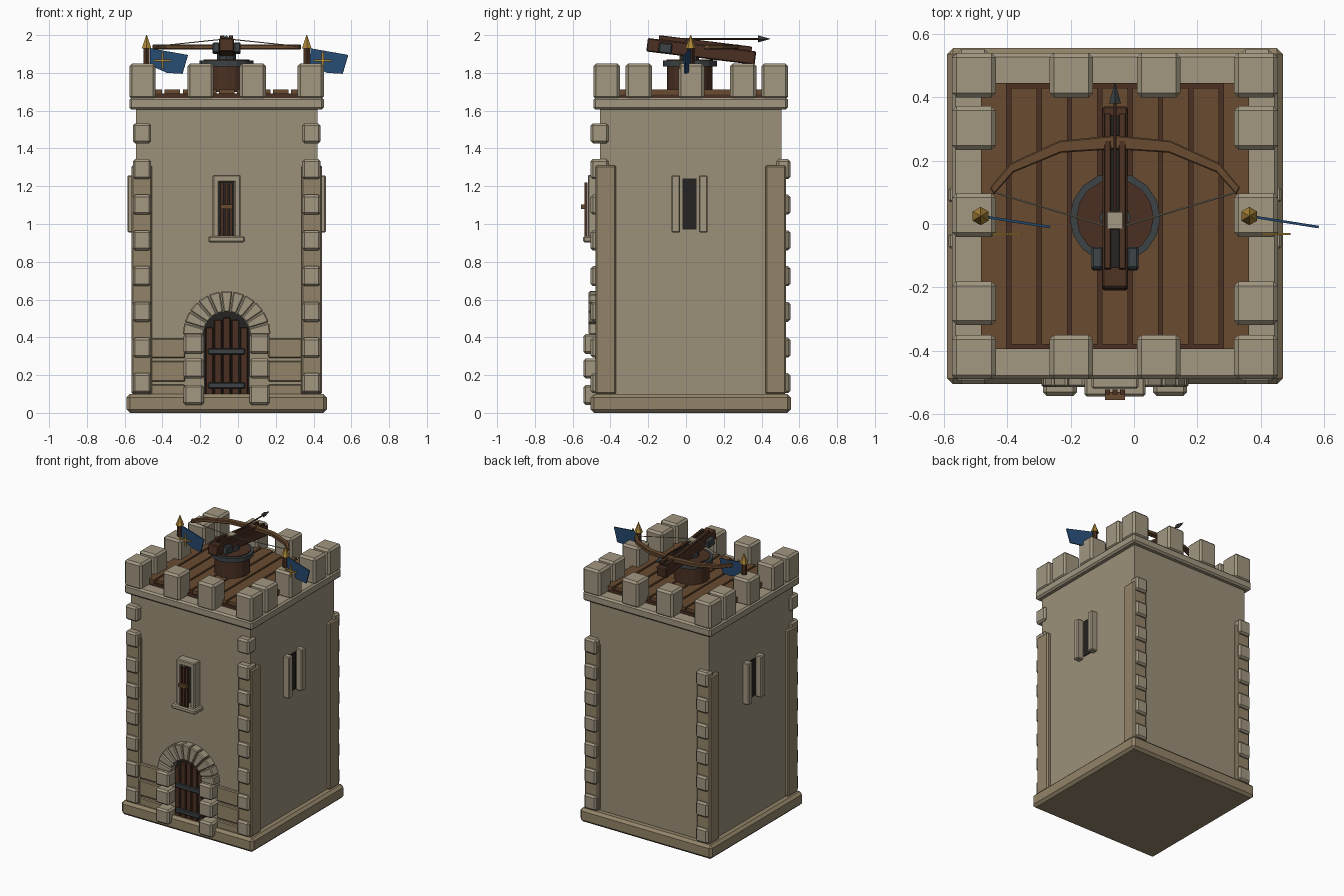
import bpy, bmesh, math
from mathutils import Matrix, Vector

if "Cube" in bpy.data.objects:
    bpy.data.objects.remove(bpy.data.objects["Cube"])

CX, CY = -0.06, 0.025          # tower axis


def mat(name, r, g, b):
    m = bpy.data.materials.new(name)
    m.diffuse_color = (r, g, b, 1)
    m.use_nodes = True
    m.node_tree.nodes["Principled BSDF"].inputs["Base Color"].default_value = m.diffuse_color
    return m


STONE = mat("pale_stone", 0.36, 0.31, 0.22)
WALL = mat("wall_stone", 0.33, 0.28, 0.19)
BASE = mat("dark_stone", 0.29, 0.23, 0.14)
WOOD = mat("wood", 0.14, 0.07, 0.03)
BROWN = mat("dark_wood", 0.07, 0.03, 0.016)
DARK = mat("shadow", 0.018, 0.017, 0.015)
IRON = mat("iron", 0.045, 0.055, 0.06)
BLUE = mat("blue_cloth", 0.02, 0.07, 0.17)
GOLD = mat("gold", 0.4, 0.23, 0.04)


def finish(name, bm, m, loc=(0, 0, 0), bevel=0):
    bmesh.ops.recalc_face_normals(bm, faces=bm.faces)
    me = bpy.data.meshes.new(name)
    bm.to_mesh(me)
    bm.free()
    ob = bpy.data.objects.new(name, me)
    bpy.context.collection.objects.link(ob)
    ob.location = loc
    me.materials.append(m)
    if bevel:
        b = ob.modifiers.new("bevel", 'BEVEL')
        b.width, b.segments = bevel, 1
    return ob


def box(name, x0, x1, y0, y1, z0, z1, m, bevel=0):
    bm = bmesh.new()
    bmesh.ops.create_cube(bm, size=1)
    bmesh.ops.scale(bm, vec=(x1 - x0, y1 - y0, z1 - z0), verts=bm.verts)
    return finish(name, bm, m, ((x0 + x1) / 2, (y0 + y1) / 2, (z0 + z1) / 2), bevel)


def rod(name, a, b, r1, r2, m, sides=6):
    a, b = Vector(a), Vector(b)
    bm = bmesh.new()
    bmesh.ops.create_cone(bm, cap_ends=True, segments=sides, radius1=r1, radius2=r2, depth=(b - a).length)
    ob = finish(name, bm, m, (a + b) / 2)
    ob.rotation_euler = (b - a).to_track_quat('Z', 'Y').to_euler()
    return ob


def prism(name, pts, axis, a, b, m, bevel=0):
    """Extrude a flat outline along y or z."""
    put = (lambda p, t: (p[0], t, p[1])) if axis == 'y' else (lambda p, t: (p[0], p[1], t))
    bm = bmesh.new()
    lo = [bm.verts.new(put(p, a)) for p in pts]
    hi = [bm.verts.new(put(p, b)) for p in pts]
    bm.faces.new(lo)
    bm.faces.new(hi)
    for i in range(len(pts)):
        j = (i + 1) % len(pts)
        bm.faces.new((lo[i], lo[j], hi[j], hi[i]))
    return finish(name, bm, m, bevel=bevel)


def square(name, h, z0, z1, m, bevel):
    return box(name, CX - h, CX + h, CY - h, CY + h, z0, z1, m, bevel)


def arc(r, t):
    return (CX + r * math.cos(t), 0.413 + r * math.sin(t))


# Main masonry
square("plinth", 0.53, 0, 0.10, BASE, 0.018)
square("tower_wall", 0.48, 0.05, 1.63, WALL, 0)
square("parapet_ledge", 0.515, 1.605, 1.67, STONE, 0.012)

# Corner piers and quoins
for sx in (-1, 1):
    for sy in (-1, 1):
        px, py = sorted((CX + sx * 0.395, CX + sx * 0.505)), sorted((CY + sy * 0.395, CY + sy * 0.505))
        box("corner_pier", *px, *py, 0.10, 1.31, BASE, 0.008)
        qx = sorted((CX + sx * 0.40, CX + sx * 0.497))
        qy = (-0.505, -0.41) if sy < 0 else (0.48, 0.552)
        for i in range(8 if sy < 0 else 7):
            z = 0.157 + i * 0.189
            box("quoin", *qx, *qy, z - 0.053, z + 0.053, STONE, 0.012)

# Stone courses beside the door
for x0, x1 in ((-0.46, -0.28), (0.16, 0.34)):
    for z0, z1 in ((0.09, 0.15), (0.165, 0.275), (0.29, 0.395)):
        box("lower_course", x0, x1, -0.478, -0.44, z0, z1, BASE, 0.006)

# Merlons
for x in (-0.505, -0.198, 0.078, 0.385):
    for y in (-0.42, 0.47):
        box("merlon", x - 0.069, x + 0.069, y - 0.07, y + 0.07, 1.66, 1.85, STONE, 0.014)
for x in (-0.505, 0.385):
    for y in (-0.25, 0.028, 0.303):
        box("side_merlon", x - 0.069, x + 0.069, y - 0.069, y + 0.069, 1.66, 1.85, STONE, 0.014)

# Roof deck
box("deck_base", -0.48, 0.36, -0.395, 0.445, 1.66, 1.69, BROWN)
for i in range(-4, 5):
    x = CX + i * 0.0957
    e = 0.015 if abs(i) < 4 else 0
    box("deck_plank", x - 0.041, x + 0.041, -0.395 + e, 0.445 - e, 1.685, 1.712, WOOD)

# Door with arch
outline = [(CX + 0.12, 0.09)] + [arc(0.125, math.pi * k / 12) for k in range(13)] + [(CX - 0.12, 0.09)]
prism("door_recess", outline, 'y', -0.462, -0.44, DARK)
for i in range(-2, 3):
    x = CX + i * 0.046
    box("door_plank", x - 0.02, x + 0.02, -0.482, -0.45, 0.09, 0.505 - 0.013 * i * i, BROWN, 0.004)
for z in (0.145, 0.325):
    box("door_strap", CX - 0.098, CX + 0.098, -0.497, -0.475, z - 0.016, z + 0.016, IRON, 0.005)
for k in range(11):
    t0, t1 = math.pi * (k + 0.04) / 11, math.pi * (k + 0.96) / 11
    prism("arch_stone", [arc(0.122, t0), arc(0.233, t0), arc(0.233, t1), arc(0.122, t1)],
          'y', -0.515, -0.44, STONE, 0.006)
for s in (-1, 1):
    jx = sorted((CX + s * 0.12, CX + s * 0.228))
    for z in (0.095, 0.235, 0.365):
        box("door_jamb", *jx, -0.543, -0.44, z - 0.053, z + 0.053, STONE, 0.012)

# Front window
box("window_recess", CX - 0.045, CX + 0.045, -0.465, -0.44, 0.92, 1.24, DARK)
for s in (-1, 1):
    wx = sorted((CX + s * 0.04, CX + s * 0.074))
    box("window_side", *wx, -0.52, -0.44, 0.93, 1.26, STONE, 0.006)
box("window_lintel", CX - 0.074, CX + 0.074, -0.52, -0.44, 1.222, 1.26, STONE, 0.006)
box("window_sill", CX - 0.097, CX + 0.097, -0.545, -0.44, 0.902, 0.936, STONE, 0.008)
for dx in (-0.024, 0, 0.024):
    box("window_bar", CX + dx - 0.008, CX + dx + 0.008, -0.538, -0.522, 0.936, 1.22, BROWN)
box("window_crossbar", CX - 0.032, CX + 0.032, -0.556, -0.53, 1.08, 1.102, WOOD)

# Arrow slits on both sides
for s in (-1, 1):
    xs = sorted((CX + s * 0.47, CX + s * 0.486))
    box("slit_shadow", *xs, -0.018, 0.056, 0.97, 1.24, DARK)
    xs = sorted((CX + s * 0.46, CX + s * 0.525))
    for y in (-0.054, 0.092):
        box("slit_jamb", *xs, y - 0.023, y + 0.023, 0.955, 1.258, STONE, 0.006)

# Flags
for x in (-0.484, 0.364):
    y = 0.025
    rod("flag_pole", (x, y, 1.84), (x, y, 1.935), 0.019, 0.019, BROWN)
    rod("flag_finial", (x, y, 1.93), (x, y, 2.0), 0.029, 0.002, GOLD)
    flag = prism("flag", [(0.02, 1.93), (0.222, 1.895), (0.192, 1.795), (0.11, 1.80), (0.018, 1.84)],
                 'y', -0.004, 0.004, BLUE)
    flag.location = (x, y, 0)
    flag.rotation_euler.z = math.radians(-9)
    fx = x + 0.084
    box("flag_cross_bar", fx - 0.046, fx + 0.046, -0.034, -0.028, 1.859, 1.871, GOLD)
    box("flag_cross_post", fx - 0.006, fx + 0.006, -0.034, -0.028, 1.82, 1.91, GOLD)

# Crossbow pedestal
rod("pedestal", (CX, 0.02, 1.70), (CX, 0.02, 1.84), 0.12, 0.12, BROWN, 16)
rod("pedestal_ring", (CX, 0.02, 1.835), (CX, 0.02, 1.866), 0.143, 0.143, IRON, 16)
rod("pedestal_top", (CX, 0.02, 1.86), (CX, 0.02, 1.872), 0.122, 0.122, BROWN, 16)
rod("swivel", (CX, 0.02, 1.86), (CX, 0.02, 1.91), 0.05, 0.05, IRON, 8)

# Tilted crossbow stock
pivot = Matrix.Translation((CX, 0.08, 1.915))
tilt = pivot @ Matrix.Rotation(math.radians(-7), 4, 'X') @ pivot.inverted()
parts = [box("stock", CX - 0.04, CX + 0.04, -0.208, 0.37, 1.878, 1.95, BROWN, 0.006),
         box("groove", CX - 0.018, CX + 0.018, -0.145, 0.34, 1.94, 1.955, DARK)]
for s in (-1, 1):
    rx = sorted((CX + s * 0.012, CX + s * 0.034))
    parts.append(box("rail", *rx, -0.15, 0.345, 1.945, 1.972, BROWN, 0.003))
    bx = sorted((CX + s * 0.038, CX + s * 0.074))
    parts.append(box("side_bracket", *bx, -0.145, -0.075, 1.88, 1.935, IRON, 0.006))
for p in parts:
    p.matrix_world = tilt @ p.matrix_basis

# Bow, string and bolt
half = [(0.0, 0.28, 0.236), (0.175, 0.263, 0.225), (0.33, 0.192, 0.163), (0.395, 0.115, 0.092)]
outer = [(CX - x, o) for x, o, i in half[:0:-1]] + [(CX + x, o) for x, o, i in half]
inner = [(CX + x * 0.97, i) for x, o, i in half[::-1]] + [(CX - x * 0.97, i) for x, o, i in half[1:]]
prism("bow", outer + inner, 'z', 1.925, 1.95, WOOD, 0.004)
for s in (-1, 1):
    rod("bow_string", (CX + s * 0.382, 0.10, 1.94), (CX, -0.015, 1.98), 0.003, 0.003, STONE, 5)
box("string_nut", CX - 0.027, CX + 0.027, -0.018, 0.04, 1.95, 1.985, STONE, 0.004)
rod("bolt_shaft", (CX, 0.0, 1.98), (CX, 0.39, 1.98), 0.005, 0.005, BROWN)
rod("bolt_head", (CX, 0.38, 1.98), (CX, 0.445, 1.98), 0.019, 0.001, IRON, 4)
